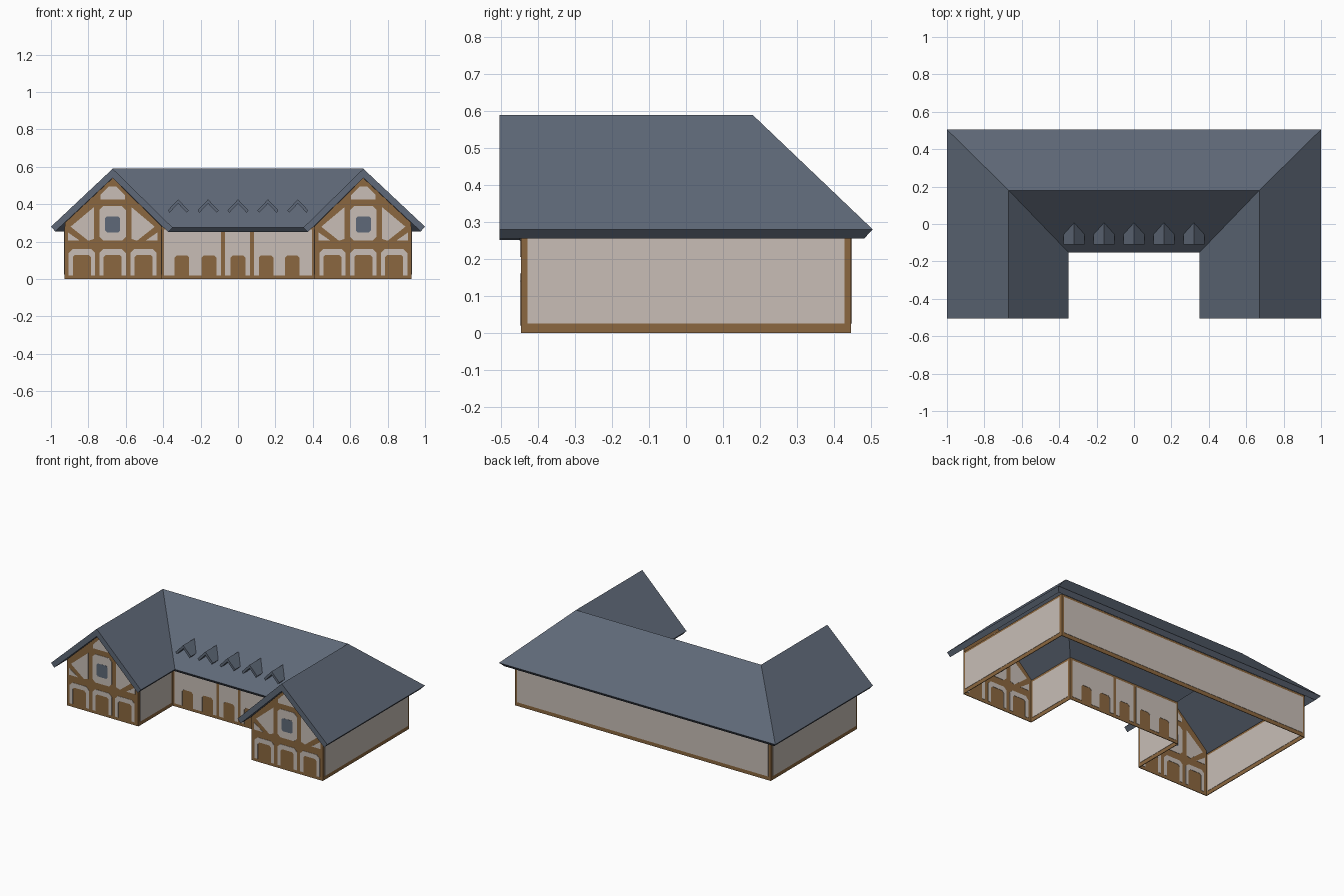
import bpy, bmesh

if "Cube" in bpy.data.objects:
    bpy.data.objects.remove(bpy.data.objects["Cube"])


def material(name, rgb):
    m = bpy.data.materials.new(name)
    m.diffuse_color = (*rgb, 1)
    m.use_nodes = True
    m.node_tree.nodes["Principled BSDF"].inputs["Base Color"].default_value = m.diffuse_color
    return m


PLASTER = material("plaster", (0.578, 0.515, 0.468))
TIMBER = material("timber", (0.258, 0.136, 0.050))
SLATE = material("slate", (0.114, 0.141, 0.188))


def finish(name, bm, mat):
    bmesh.ops.recalc_face_normals(bm, faces=bm.faces)
    me = bpy.data.meshes.new(name)
    bm.to_mesh(me)
    bm.free()
    me.materials.append(mat)
    ob = bpy.data.objects.new(name, me)
    bpy.context.collection.objects.link(ob)
    return ob


def add_prism(bm, front, back):
    a = [bm.verts.new(p) for p in front]
    b = [bm.verts.new(p) for p in back]
    bm.faces.new(a)
    bm.faces.new(b[::-1])
    for i in range(len(a)):
        j = (i + 1) % len(a)
        bm.faces.new((a[j], a[i], b[i], b[j]))


def plates(name, outlines, axis, pos, half, mat):
    """Thin upright plates: axis 'x' runs along x at y=pos, 'y' along y at x=pos."""
    bm = bmesh.new()
    for pts in outlines:
        sides = []
        for d in (pos - half, pos + half):
            sides.append([(u, d, z) if axis == 'x' else (d, u, z) for u, z in pts])
        add_prism(bm, *sides)
    return finish(name, bm, mat)


def rect(u0, u1, z0, z1, c=0.0):
    if not c:
        return [(u0, z0), (u1, z0), (u1, z1), (u0, z1)]
    return [(u0 + c, z0), (u1 - c, z0), (u1, z0 + c), (u1, z1 - c),
            (u1 - c, z1), (u0 + c, z1), (u0, z1 - c), (u0, z0 + c)]


def door_panel(u0, u1, z0, z1, doors, hw, top, c=0.0):
    """Plaster field with door-shaped notches that leave the timber showing."""
    pts = [(u0, z0)]
    for d in doors:
        pts += [(d - hw, z0), (d - hw, top - .012), (d - hw + .012, top),
                (d + hw - .012, top), (d + hw, top - .012), (d + hw, z0)]
    pts += [(u1, z0), (u1, z1 - c), (u1 - c, z1), (u0 + c, z1), (u0, z1 - c)]
    return pts if c else pts[:-4] + [(u1, z1), (u0, z1)]


# Plain walls: timber sheet with one large plaster field
WT = 0.28
plain = [("back_wall", 'x', .445, -.925, .925),
         ("right_wall", 'y', .925, -.445, .445),
         ("left_wall", 'y', -.925, -.445, .445),
         ("right_court_wall", 'y', .41, -.445, -.09),
         ("left_court_wall", 'y', -.41, -.445, -.09)]
for name, axis, pos, u0, u1 in plain:
    plates(name, [rect(u0, u1, 0, WT)], axis, pos, .002, TIMBER)
    plates(name + "_plaster", [rect(u0 + .016, u1 - .016, .025, .265)],
           axis, pos, .004, PLASTER)

# Courtyard front wall with five doors
plates("court_front_wall", [rect(-.41, .41, 0, WT)], 'x', -.09, .002, TIMBER)
plates("court_front_plaster", [
    door_panel(-.395, -.09, .02, .265, (-.30, -.155), .039, .127),
    door_panel(-.07, .065, .02, .265, (0,), .039, .127),
    door_panel(.085, .395, .02, .265, (.15, .29), .039, .127)],
    'x', -.09, .004, PLASTER)

# Half-timbered gable fronts, mirrored
for s, side in ((-1, "left"), (1, "right")):
    cx = .67 * s

    def put(pts):
        return [(cx + s * u, z) for u, z in pts]

    wall = [(-.26, 0), (.255, 0), (.255, .301), (0, .54), (-.26, .284)]
    plates(side + "_gable_wall", [put(wall)], 'x', -.445, .002, TIMBER)
    panels = [door_panel(c - .07, c + .07, .02, .16, (c,), .048, .13, .02)
              for c in (-.165, 0, .165)]
    panels.append(rect(-.07, .07, .205, .39, .02))
    panels.append([(-.065, .425), (.065, .425), (.065, .45),
                   (.02, .495), (-.02, .495), (-.065, .45)])
    for m in (-1, 1):
        panels.append([(m * u, z) for u, z in
                       ((.10, .385), (.10, .215), (.13, .205), (.225, .28))])
        panels.append([(m * u, z) for u, z in
                       ((.24, .25), (.24, .205), (.175, .205))])
    plates(side + "_gable_plaster", [put(p) for p in panels], 'x', -.445, .004, PLASTER)
    plates(side + "_gable_window", [put(rect(-.04, .04, .25, .335, .01))],
           'x', -.445, .0048, SLATE)

# U-shaped roof shell: upper and lower skins joined at the edges
EAVE = [(-1, -.505), (-1, .505), (1, .505), (1, -.505),
        (.35, -.505), (.35, -.152), (-.35, -.152), (-.35, -.505)]
INSET = [(1, 0), (1, -1), (-1, -1), (-1, 0), (1, 0), (1, 1), (-1, 1), (-1, 0)]
RIDGE = [(-.67, -.505), (-.67, .18), (.67, .18), (.67, -.505)]
SLOPES = [(0, 8, 9, 1), (1, 9, 10, 2), (2, 10, 11, 3),
          (4, 11, 10, 5), (5, 10, 9, 6), (6, 9, 8, 7)]
RIM = [(0, 1), (1, 2), (2, 3), (3, 11), (11, 4), (4, 5), (5, 6), (6, 7), (7, 8), (8, 0)]
bm = bmesh.new()
skins = []
for d, drop, ridge_z in ((0, 0, .59), (.023, .025, .541)):
    pts = [(x + d * i, y + d * j, (.28 if k < 4 else .276) - drop)
           for k, ((x, y), (i, j)) in enumerate(zip(EAVE, INSET))]
    pts += [(x, y, ridge_z) for x, y in RIDGE]
    vs = [bm.verts.new(p) for p in pts]
    for f in SLOPES:
        bm.faces.new([vs[i] for i in f])
    skins.append(vs)
for a, b in RIM:
    bm.faces.new((skins[0][a], skins[0][b], skins[1][b], skins[1][a]))
finish("roof", bm, SLATE)

# Five small dormer hoods that run back into the courtyard slope
for n in range(5):
    x = -.32 + .16 * n
    chevron = [(-.056, .367), (0, .426), (.056, .367),
               (.046, .355), (0, .404), (-.046, .355)]
    bm = bmesh.new()
    add_prism(bm, [(x + u, -.11, z) for u, z in chevron],
              [(x + u, -.152 + (z - .276) / .945 + .008, z) for u, z in chevron])
    finish("dormer_hood_%d" % (n + 1), bm, SLATE)
